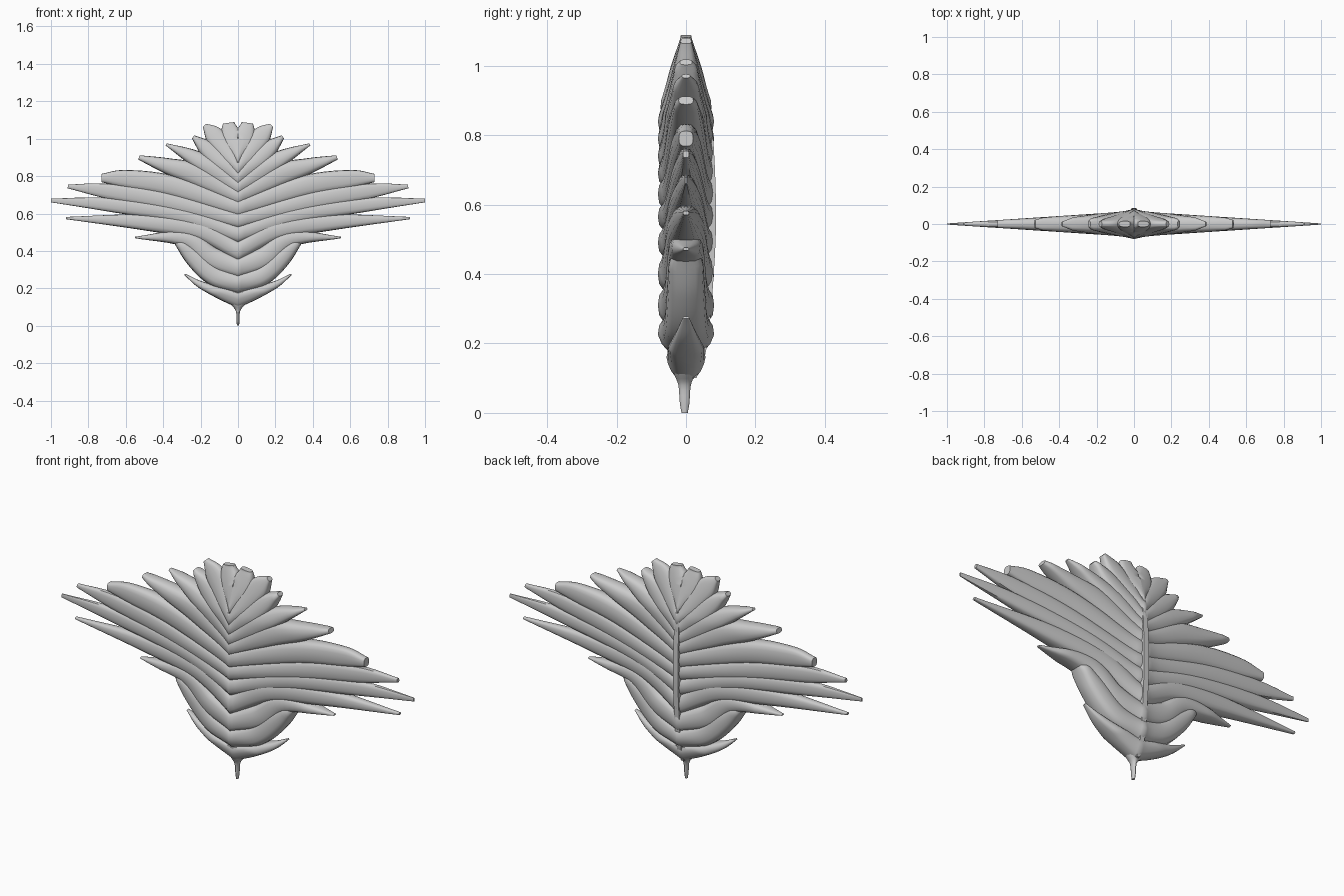
import bpy, bmesh, math
from mathutils import Vector

if "Cube" in bpy.data.objects:
    bpy.data.objects.remove(bpy.data.objects["Cube"])


def spline(pts, n):
    # Catmull-Rom through tuples of any size
    p = [Vector(q) for q in pts]
    p = [p[0] * 2 - p[1]] + p + [p[-1] * 2 - p[-2]]
    segs, out = len(p) - 3, []
    for i in range(n + 1):
        u = i / n * segs
        k = min(int(u), segs - 1)
        t = u - k
        a, b, c, d = p[k:k + 4]
        out.append(0.5 * (2 * b + (c - a) * t + (2 * a - 5 * b + 4 * c - d) * t * t
                          + (3 * b - a - 3 * c + d) * t ** 3))
    return out


def depth(x, z):
    # overall lens thickness: thick on the midline, thin at tips, top and bottom
    taper = min(1, max(0.12, (1.11 - z) / 0.25)) ** 0.7 * min(1, max(0.2, z / 0.22))
    return (0.066 * max(0, 1 - x) + 0.012 * math.exp(-x / 0.04) + 0.003) * taper


def finish(name, bm, mirror=False):
    bmesh.ops.recalc_face_normals(bm, faces=bm.faces)
    me = bpy.data.meshes.new(name)
    bm.to_mesh(me)
    bm.free()
    ob = bpy.data.objects.new(name, me)
    bpy.context.collection.objects.link(ob)
    if mirror:
        m = ob.modifiers.new("mirror", 'MIRROR')
        m.use_clip = True
    me.shade_smooth()
    me.set_sharp_from_angle(angle=math.radians(40))
    return ob


def loft(bm, rings, cap_first, cap_last):
    rows = [[bm.verts.new(v) for v in r] for r in rings]
    n = len(rows[0])
    for a, b in zip(rows, rows[1:]):
        for j in range(n):
            bm.faces.new((a[j], a[(j + 1) % n], b[(j + 1) % n], b[j]))
    if cap_first:
        bm.faces.new(rows[0])
    if cap_last:
        bm.faces.new(rows[-1])


def feather(name, pts, n=26, sides=16):
    # pts: (x, z, half width) from the midline to the tip
    path = spline(pts, n)
    rings = []
    for i, (x, z, w) in enumerate(path):
        t = path[min(i + 1, n)] - path[max(i - 1, 0)]
        nx, nz = -t[1], t[0]
        l = math.hypot(nx, nz)
        blend = min(1, i / 6)
        nx, nz = nx / l * blend, nz / l * blend + (1 - blend)
        w = max(w, 0.003)
        ring = []
        for j in range(sides):
            a = 2 * math.pi * j / sides
            c, s = math.cos(a), math.sin(a)
            c = math.copysign(abs(c) ** 0.8, c)
            s = math.copysign(abs(s) ** 0.6, s)
            px, pz = max(0, x + nx * w * c), z + nz * w * c
            d = min(depth(px, pz), w * 1.6 + 0.002)
            ring.append((px, s * d, pz))
        rings.append(ring)
    bm = bmesh.new()
    loft(bm, rings, False, True)
    return finish(name, bm, True)


# Feather pairs, crown to base
feathers = [
    [(0, .90, .05), (.03, 1.0, .06), (.045, 1.05, .045), (.05, 1.085, .03)],
    [(0, .84, .05), (.07, .94, .055), (.13, 1.02, .05), (.18, 1.072, .012)],
    [(0, .79, .05), (.10, .885, .055), (.17, .95, .045), (.24, 1.01, .01)],
    [(0, .74, .05), (.14, .84, .055), (.25, .905, .04), (.385, .97, .006)],
    [(0, .69, .05), (.22, .805, .06), (.38, .855, .042), (.53, .90, .012)],
    [(0, .63, .055), (.35, .745, .058), (.6, .785, .048), (.73, .79, .022)],
    [(0, .565, .05), (.4, .67, .052), (.7, .72, .04), (.91, .745, .01)],
    [(0, .49, .052), (.3, .59, .048), (.7, .648, .036), (1.0, .67, .01)],
    [(0, .40, .06), (.2, .51, .055), (.5, .553, .043), (.92, .576, .006)],
    [(0, .31, .06), (.14, .365, .06), (.28, .465, .045), (.55, .472, .004)],
    [(0, .225, .058), (.13, .27, .055), (.235, .365, .05), (.33, .46, .02)],
    [(0, .14, .045), (.12, .185, .03), (.21, .225, .018), (.285, .275, .004)],
]
for k, pts in enumerate(feathers):
    feather(f"feather_pair_{k + 1}", pts)

# Raised midrib along the back
bm = bmesh.new()
rib = spline([(.10, .03, .010), (.2, .062, .018), (.45, .083, .020), (.62, .086, .020),
              (.82, .076, .018), (.95, .056, .012)], 20)
loft(bm, [[(-w, 0, z), (-w * .7, y, z), (w * .7, y, z), (w, 0, z)] for z, y, w in rib], True, True)
finish("back_midrib", bm)

# Stem
bm = bmesh.new()
stem = spline([(0, .006, .009), (.03, .008, .014), (.08, .012, .018), (.11, .035, .03), (.14, .06, .04)], 14)
loft(bm, [[(rx * math.cos(a * math.pi / 6), ry * math.sin(a * math.pi / 6) - .004, z) for a in range(12)]
          for z, rx, ry in stem], True, True)
finish("stem", bm)
